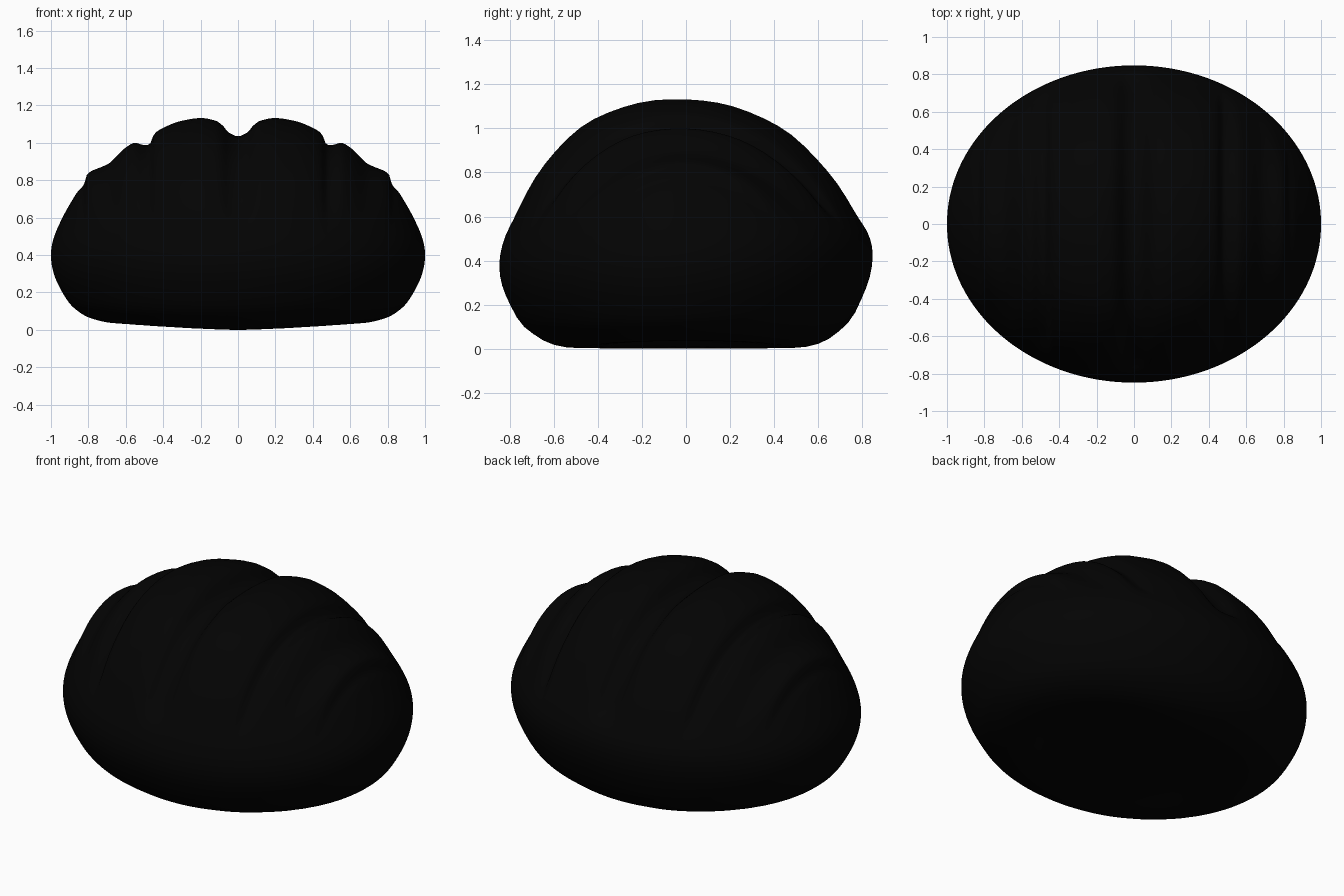
import bpy, bmesh, math

if "Cube" in bpy.data.objects:
    bpy.data.objects.remove(bpy.data.objects["Cube"])

STATIONS, SIDES, MID = 200, 72, 0.40
HALF_DEPTH = 0.848


def curve(points):
    """Smooth cubic through (position, value); position is taken as asin so rims stay round."""
    xs = [math.asin(p[0]) for p in points]
    ys = [p[1] for p in points]
    n = len(xs)
    d = [(ys[i + 1] - ys[i]) / (xs[i + 1] - xs[i]) for i in range(n - 1)]
    m = [0.0] + [2 * d[i - 1] * d[i] / (d[i - 1] + d[i]) if d[i - 1] * d[i] > 0 else 0.0
                 for i in range(1, n - 1)] + [d[-1]]

    def f(x):
        a = math.asin(min(1.0, abs(x)))
        i = 0
        while i < n - 2 and a > xs[i + 1]:
            i += 1
        h = xs[i + 1] - xs[i]
        t = (a - xs[i]) / h
        return ((2*t**3 - 3*t*t + 1) * ys[i] + (t**3 - 2*t*t + t) * h * m[i]
                + (3*t*t - 2*t**3) * ys[i + 1] + (t**3 - t*t) * h * m[i + 1])
    return f


# Outlines from centre to rim: dough lengthwise and crosswise, scored crust, underside both ways
dough = curve([(0, 1.133), (.2, 1.125), (.4, 1.075), (.6, .98), (.8, .81),
               (.9, .67), (.96, .555), (1, MID)])
dough_side = curve([(0, 1.133), (.235, 1.118), (.47, 1.048), (.59, .985), (.71, .885),
                    (.83, .755), (.94, .575), (1, MID)])
crust = curve([(0, 1.035), (.05, 1.055), (.08, 1.09), (.12, 1.118), (.2, 1.132), (.3, 1.118),
               (.4, 1.08), (.44, 1.055), (.46, 1.025), (.472, .99), (.5, .988), (.55, 1.0),
               (.6, .975), (.69, .89), (.72, .875), (.79, .845), (.81, .825), (.822, .78),
               (.86, .735), (.9, .67), (.96, .555), (1, MID)])
under = curve([(0, 0), (.2, .008), (.5, .04), (.65, .036), (.78, .06),
               (.88, .12), (.95, .22), (1, MID)])
under_side = curve([(0, 0), (.59, .003), (.71, .02), (.83, .08), (.885, .125),
                    (.945, .22), (1, MID)])


def ring_point(x, t):
    v = math.sqrt(max(0, 1 - x * x)) * math.cos(t)
    y = HALF_DEPTH * v
    r = math.hypot(x, v)
    c = x * x / (r * r) if r > 1e-6 else 0      # 1 lengthwise, 0 crosswise
    if math.sin(t) < -1e-9:
        return x, y, under(r) * c + under_side(r) * (1 - c) + .027 * y * r**6
    z = dough(r) * c + dough_side(r) * (1 - c)
    k = min(1, max(0, (z - .54) / .2))          # scores fade out down the flanks
    k = k * k * (3 - 2 * k)
    z += (crust(x) - dough(x)) * k
    return x, y, z + y * (.065 * r**6 - .038)   # dome leans slightly to the front


# Bread loaf: rings lofted along x, closed with a tip at each end
bm = bmesh.new()
rings = []
for i in range(1, STATIONS):
    x = math.sin(math.pi * (i / STATIONS - .5))
    rings.append([bm.verts.new(ring_point(x, 2 * math.pi * j / SIDES)) for j in range(SIDES)])
tips = [bm.verts.new((s, 0, MID)) for s in (-1, 1)]
for j in range(SIDES):
    k = (j + 1) % SIDES
    for a, b in zip(rings, rings[1:]):
        bm.faces.new((a[j], a[k], b[k], b[j]))
    bm.faces.new((tips[0], rings[0][k], rings[0][j]))
    bm.faces.new((tips[1], rings[-1][j], rings[-1][k]))
bmesh.ops.recalc_face_normals(bm, faces=bm.faces)
mesh = bpy.data.meshes.new("bread_loaf")
bm.to_mesh(mesh)
bm.free()
mesh.shade_smooth()
loaf = bpy.data.objects.new("bread_loaf", mesh)
bpy.context.collection.objects.link(loaf)

mat = bpy.data.materials.new("dark_crust")
mat.diffuse_color = (0.001, 0.001, 0.001, 1)
mat.use_nodes = True
mat.node_tree.nodes["Principled BSDF"].inputs["Base Color"].default_value = mat.diffuse_color
mesh.materials.append(mat)
